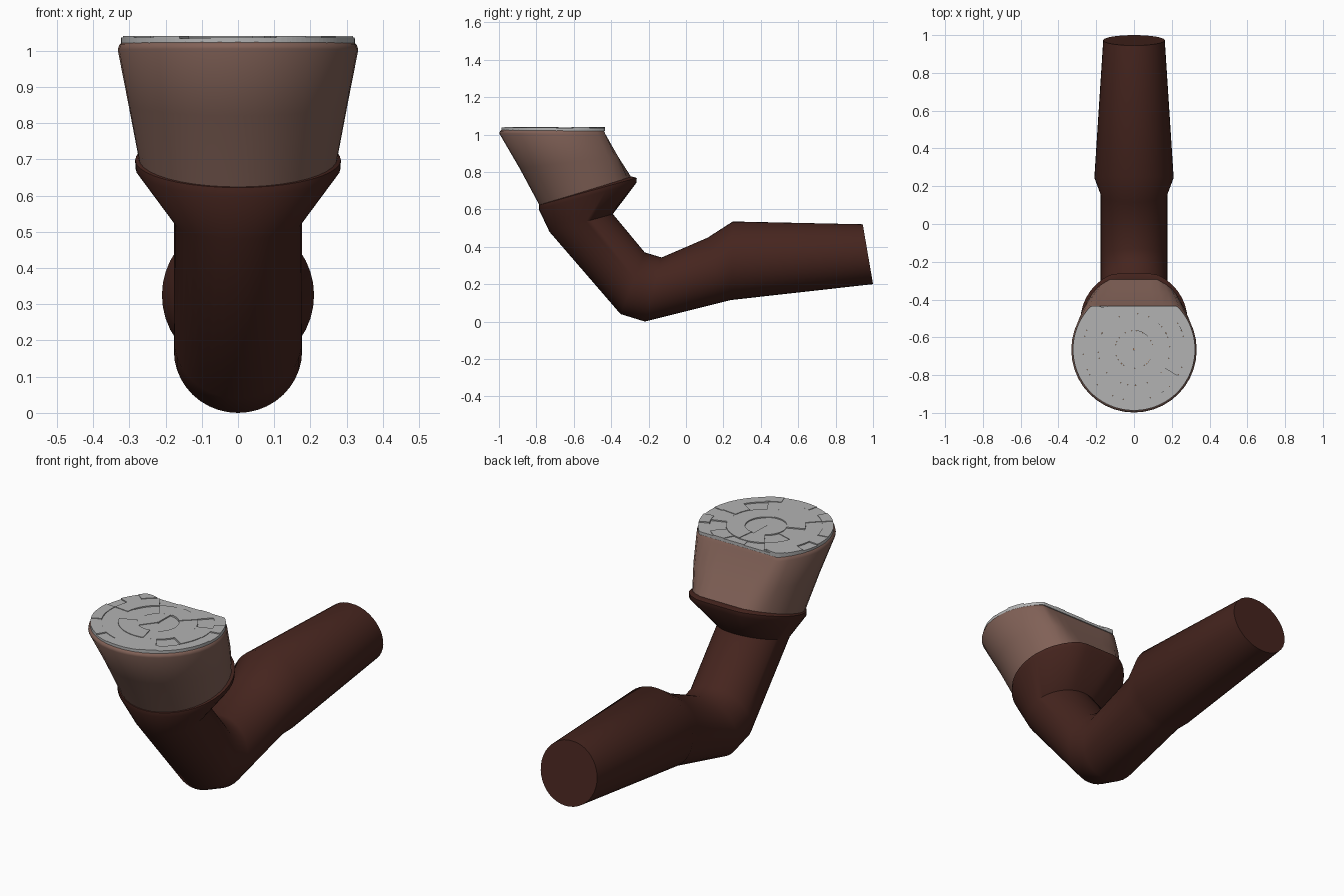
import bpy, bmesh, math, random
from mathutils import Vector

if "Cube" in bpy.data.objects:
    bpy.data.objects.remove(bpy.data.objects["Cube"])

random.seed(4)
SEG = 40


def material(name, rgb):
    m = bpy.data.materials.new(name)
    m.diffuse_color = (*rgb, 1)
    m.use_nodes = True
    m.node_tree.nodes["Principled BSDF"].inputs["Base Color"].default_value = m.diffuse_color
    return m


def finish(name, bm, mats, angle=None):
    bmesh.ops.recalc_face_normals(bm, faces=bm.faces)
    me = bpy.data.meshes.new(name)
    bm.to_mesh(me)
    bm.free()
    ob = bpy.data.objects.new(name, me)
    bpy.context.collection.objects.link(ob)
    for m in mats:
        me.materials.append(m)
    if angle:
        bpy.ops.object.select_all(action='DESELECT')
        ob.select_set(True)
        bpy.context.view_layer.objects.active = ob
        bpy.ops.object.shade_smooth_by_angle(angle=math.radians(angle))
    return ob


def loft(name, sections, mats, angle):
    """Each section: lower (y, z), upper (y, z), half width. A short section is a
    circle flattened on its upper/back side."""
    bm = bmesh.new()
    rings = []
    for (y0, z0), (y1, z1), r in sections:
        a, b = Vector((0, y0, z0)), Vector((0, y1, z1))
        d, length = (b - a).normalized(), (b - a).length
        c = a + d * r
        ring = []
        for i in range(SEG):
            t = 2 * math.pi * i / SEG
            v = min(-math.cos(t) * r, length - r)
            ring.append(bm.verts.new(c + d * v + Vector((math.sin(t) * r, 0, 0))))
        rings.append(ring)
    for p, q in zip(rings, rings[1:]):
        for i in range(SEG):
            j = (i + 1) % SEG
            bm.faces.new((p[i], p[j], q[j], q[i]))
    bm.faces.new(rings[0])
    top = bm.faces.new(rings[-1])
    top.material_index = len(mats) - 1
    return finish(name, bm, mats, angle)


dark = material("dark_wood", (0.06, 0.018, 0.013))
wood = material("light_wood", (0.22, 0.12, 0.095))
ember = material("ember", (0.75, 0.3, 0.1))
grey = material("ash_grey", (0.45, 0.45, 0.45))

# Bent stem, elbow and flared collar
loft("stem", [
    ((1.00, 0.20), (0.945, 0.52), 0.163),
    ((0.24, 0.115), (0.25, 0.535), 0.21),
    ((0.20, 0.105), (0.115, 0.448), 0.177),
    ((-0.22, 0.0), (-0.13, 0.343), 0.177),
    ((-0.35, 0.04), (-0.22, 0.37), 0.177),
    ((-0.73, 0.48), (-0.39, 0.575), 0.176),
    ((-0.787, 0.60), (-0.265, 0.742), 0.283),
    ((-0.787, 0.622), (-0.263, 0.768), 0.284),
    ((-0.775, 0.632), (-0.29, 0.775), 0.268),
], [dark], 50)

# Slanted bowl with flattened back and ember-coloured filling under the ash
loft("bowl", [
    ((-0.78, 0.615), (-0.285, 0.76), 0.272),
    ((-0.89, 0.82), (-0.362, 0.88), 0.303),
    ((-0.998, 1.005), (-0.43, 1.0), 0.332),
    ((-0.995, 1.018), (-0.437, 1.015), 0.328),
    ((-0.985, 1.025), (-0.443, 1.022), 0.32),
], [wood, ember], 50)

# Cracked ash crust: rings of slabs at slightly differing heights
bm = bmesh.new()
CY, LIMIT = -0.664, 0.23


def slab(r0, r1, t0, t1, z):
    n = 6
    ts = [t0 + (t1 - t0) * k / n for k in range(n + 1)]
    pts = [(r1, t) for t in ts] + [(r0, t) for t in reversed(ts)]
    xy = [(r * math.cos(t), r * math.sin(t)) for r, t in pts]
    if min(y for _, y in xy) >= LIMIT - 0.01:
        return
    out = []
    for x, y in xy:
        p = Vector((x, CY + min(y, LIMIT), z))
        if not out or (p - out[-1]).length > 1e-4:
            out.append(p)
    f = bm.faces.new([bm.verts.new(p) for p in out])
    ext = bmesh.ops.extrude_face_region(bm, geom=[f])
    for v in ext['geom']:
        if isinstance(v, bmesh.types.BMVert):
            v.co.z = 1.018


radii = [0.004, 0.10, 0.19, 0.27, 0.323]
for k, count in enumerate((5, 9, 14, 22)):
    off = random.random()
    for i in range(count):
        t0, t1 = (2 * math.pi * (i + off + s) / count for s in (0, 1))
        slab(radii[k], radii[k + 1], t0, t1,
             random.choice((1.031, 1.034, 1.037, 1.037, 1.04)))
finish("ash", bm, [grey])
